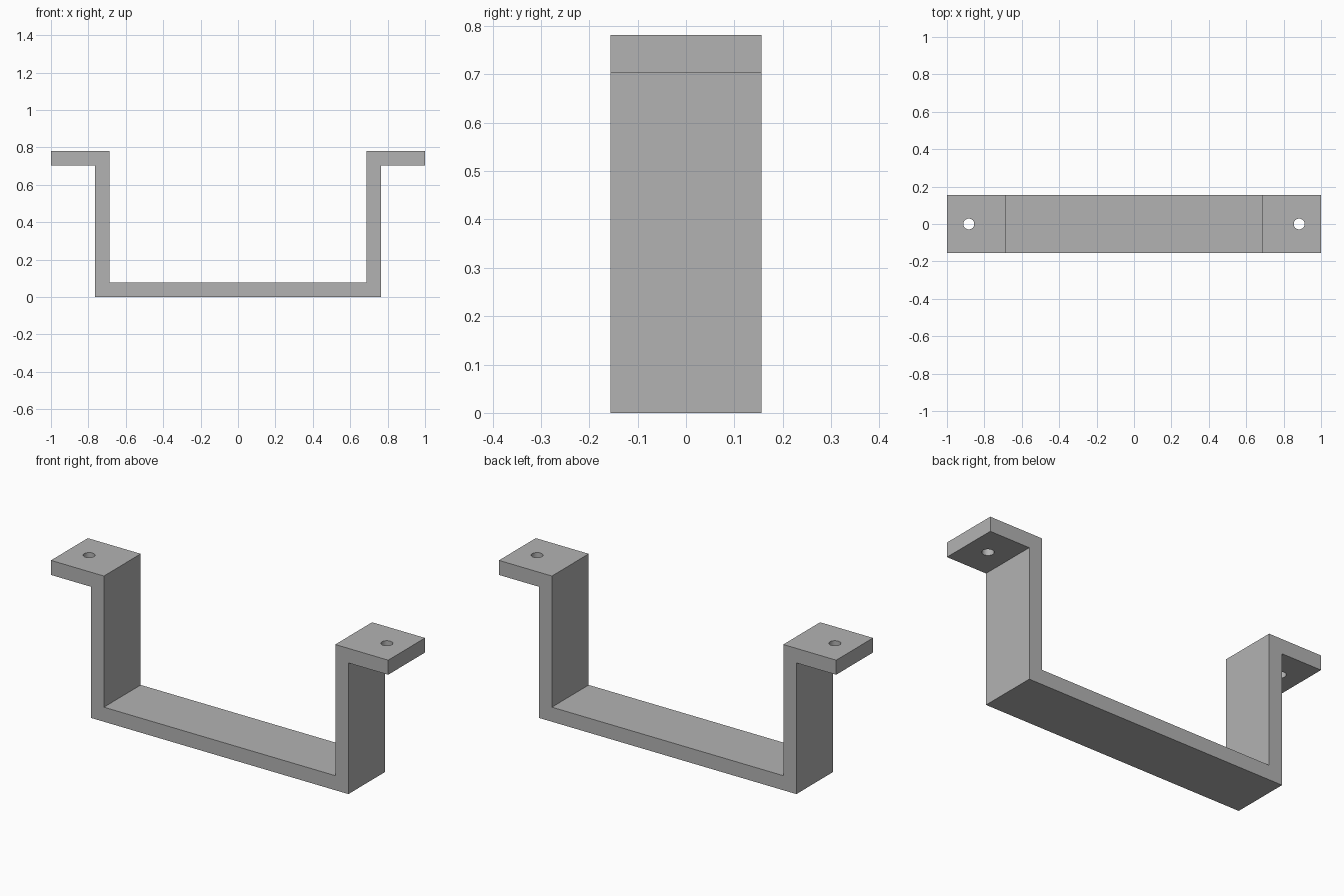
import bpy
import bmesh
import math

HALF_LENGTH = 1.0
HALF_DEPTH = 0.156
HEIGHT = 0.781
THICK = 0.078
OUTER = 0.764            # outer face of each upright
INNER = OUTER - THICK
HOLE_X = 0.883
HOLE_RADIUS = 0.029

cube = bpy.data.objects.get("Cube")
if cube:
    bpy.data.objects.remove(cube, do_unlink=True)

grey = bpy.data.materials.new("plain grey")
grey.use_nodes = True
colour = (0.45, 0.45, 0.45, 1)
grey.diffuse_color = colour
grey.node_tree.nodes["Principled BSDF"].inputs["Base Color"].default_value = colour


def add_object(name, bm):
    bmesh.ops.recalc_face_normals(bm, faces=bm.faces)
    mesh = bpy.data.meshes.new(name)
    bm.to_mesh(mesh)
    bm.free()
    mesh.materials.append(grey)
    obj = bpy.data.objects.new(name, mesh)
    bpy.context.collection.objects.link(obj)
    return obj


# Bracket strip: right half of the bent profile, mirrored and extruded in depth
half = [(OUTER, 0), (OUTER, HEIGHT - THICK), (HALF_LENGTH, HEIGHT - THICK),
        (HALF_LENGTH, HEIGHT), (INNER, HEIGHT), (INNER, THICK)]
profile = half + [(-x, z) for x, z in reversed(half)]
bm = bmesh.new()
face = bm.faces.new([bm.verts.new((x, -HALF_DEPTH, z)) for x, z in profile])
extruded = bmesh.ops.extrude_face_region(bm, geom=[face], use_keep_orig=True)
moved = [v for v in extruded["geom"] if isinstance(v, bmesh.types.BMVert)]
bmesh.ops.translate(bm, verts=moved, vec=(0, 2 * HALF_DEPTH, 0))
bracket = add_object("bracket", bm)

# Screw holes through both flanges
bpy.context.view_layer.objects.active = bracket
bracket.select_set(True)
for side, x in (("left", HOLE_X), ("right", -HOLE_X)):
    bm = bmesh.new()
    bmesh.ops.create_cone(bm, cap_ends=True, segments=32, radius1=HOLE_RADIUS,
                          radius2=HOLE_RADIUS, depth=THICK * 3)
    bmesh.ops.translate(bm, verts=bm.verts, vec=(x, 0, HEIGHT - THICK / 2))
    cutter = add_object(side + "_hole_cutter", bm)
    cutter.hide_render = True
    hole = bracket.modifiers.new(side + " screw hole", "BOOLEAN")
    hole.operation = "DIFFERENCE"
    hole.solver = "EXACT"
    hole.object = cutter
    bpy.ops.object.modifier_apply(modifier=hole.name)
    bpy.data.objects.remove(cutter, do_unlink=True)

bpy.ops.object.shade_smooth_by_angle(angle=math.radians(30))
